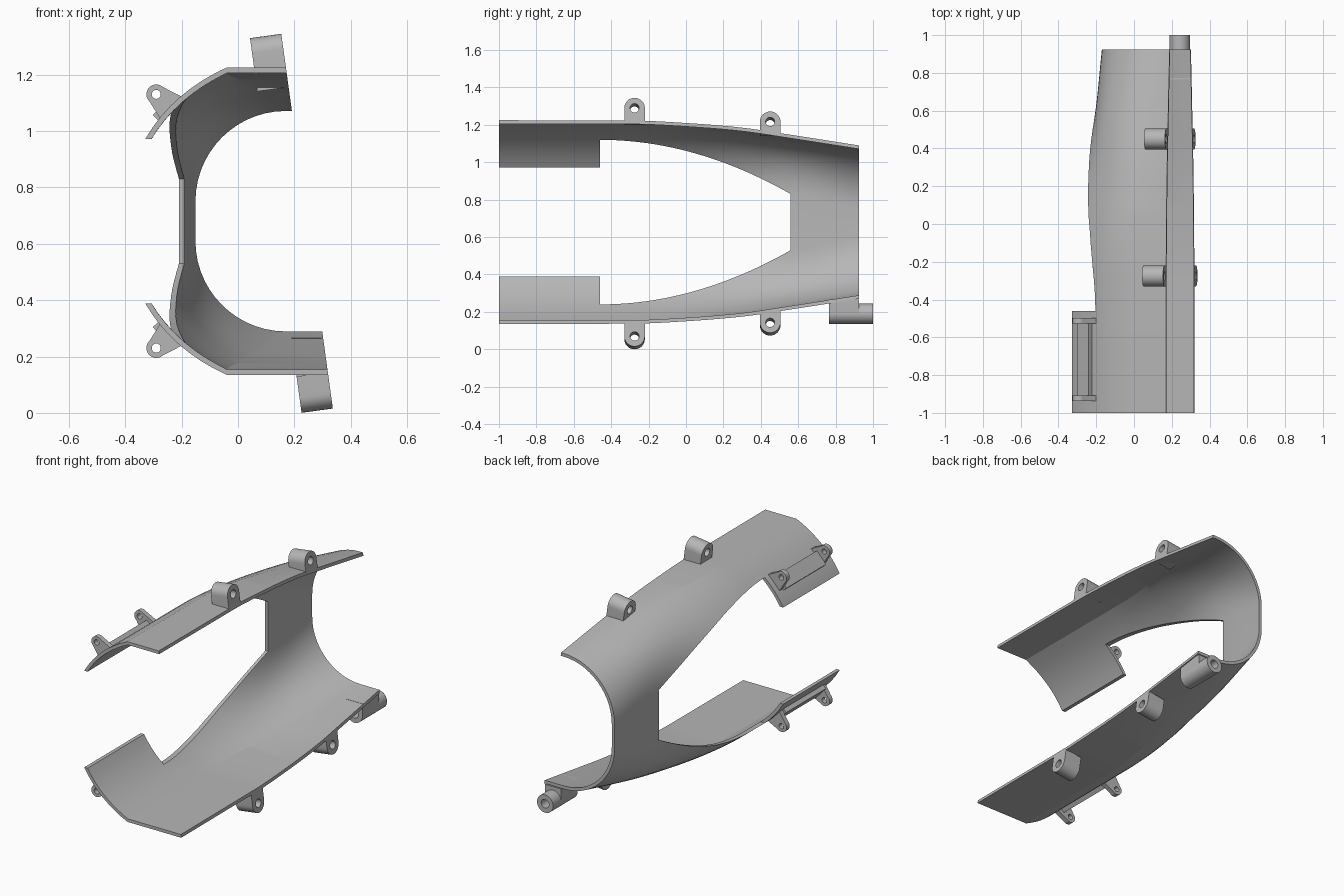
import bpy, bmesh
from math import sin, cos, pi, radians
from mathutils import Vector, Matrix

if "Cube" in bpy.data.objects:
    bpy.data.objects.remove(bpy.data.objects["Cube"])

MID = 0.68      # height of the symmetry plane
WALL = 0.019    # shell thickness
BACK = 0.925

grey = bpy.data.materials.new("plain_grey")
grey.use_nodes = True
grey.diffuse_color = (0.47, 0.47, 0.47, 1)
grey.node_tree.nodes["Principled BSDF"].inputs["Base Color"].default_value = (0.47, 0.47, 0.47, 1)


def make_object(name, bm):
    bmesh.ops.recalc_face_normals(bm, faces=bm.faces)
    mesh = bpy.data.meshes.new(name)
    bm.to_mesh(mesh)
    bm.free()
    mesh.materials.append(grey)
    ob = bpy.data.objects.new(name, mesh)
    bpy.context.collection.objects.link(ob)
    return ob


def activate(ob):
    bpy.ops.object.select_all(action='DESELECT')
    ob.select_set(True)
    bpy.context.view_layer.objects.active = ob


def smooth(ob, angle=20):
    activate(ob)
    bpy.ops.object.shade_smooth_by_angle(angle=radians(angle))


def edge_x(z):
    """Slanted mating plane that ends the open side of the shell."""
    return 0.17 + (1.225 - z) * 0.1376


# Shell stations: y, half height, crease x, side x, flat half, start angle, handle
STATIONS = [
    (-1.0, 0.545, -0.04, -0.40, 0.02, 24, 0.237),
    (-0.3, 0.543, -0.04, -0.40, 0.02, 24, 0.237),
    (0.0, 0.53, -0.02, -0.36, 0.03, 20, 0.23),
    (0.3, 0.505, 0.04, -0.27, 0.10, 12, 0.21),
    (0.56, 0.467, 0.10, -0.21, 0.14, 5, 0.20),
    (BACK, 0.41, 0.17, -0.17, 0.07, 0, 0.188),
]


def station(y):
    """Smoothly interpolated section parameters at y."""
    i = max(k for k in range(len(STATIONS) - 1) if STATIONS[k][0] <= y)
    a, b = STATIONS[i], STATIONS[i + 1]
    p = STATIONS[max(i - 1, 0)]
    n = STATIONS[min(i + 2, len(STATIONS) - 1)]
    d = b[0] - a[0]
    t = (y - a[0]) / d
    out = []
    for k in range(1, len(a)):
        ma = (b[k] - p[k]) / (b[0] - p[0]) * d if i else 0
        mb = (n[k] - a[k]) / (n[0] - a[0]) * d
        if i == 0:
            mb = 0
        elif i == 1:
            ma = 0
        out.append((2*t**3 - 3*t**2 + 1) * a[k] + (t**3 - 2*t**2 + t) * ma
                   + (3*t**2 - 2*t**3) * b[k] + (t**3 - t**2) * mb)
    return out


def section(y):
    """Closed ring of the C-shaped wall at y."""
    h, xc, xm, f, ang, hl = station(y)
    ang = radians(ang)
    p0, p3 = Vector((xc, h)), Vector((xm, f))
    p1 = p0 - Vector((cos(ang), sin(ang))) * hl
    p2 = p3 + Vector((0, min(hl, h - f)))
    half = [Vector((edge_x(MID + h), h))]
    for k in range(15):
        t = k / 14
        half.append((1-t)**3 * p0 + 3*t*(1-t)**2 * p1 + 3*t*t*(1-t) * p2 + t**3 * p3)
    outer = half + [Vector((p.x, -p.y)) for p in reversed(half)]
    outer[-1].x = edge_x(MID - h)
    inner = []
    for k, p in enumerate(outer):
        d = (outer[min(k + 1, len(outer) - 1)] - outer[max(k - 1, 0)]).normalized()
        inner.append(p + Vector((-d.y, d.x)) * WALL)
    for k in (0, -1):
        inner[k].x = edge_x(MID + inner[k].y)
    return [Vector((p.x, y, MID + p.y)) for p in outer + inner[::-1]]


# Shell lofted through the sections
bm = bmesh.new()
ys = [-1.0, -0.65] + [-0.3 + (BACK + 0.3) * k / 28 for k in range(28)] + [BACK]
rings = [[bm.verts.new(p) for p in section(y)] for y in ys]
count = len(rings[0])
for a, b in zip(rings, rings[1:]):
    for k in range(count):
        m = (k + 1) % count
        bm.faces.new((a[k], a[m], b[m], b[k]))
for ring in (rings[0], rings[-1]):
    for k in range(count // 2 - 1):
        bm.faces.new((ring[k], ring[k + 1], ring[-k - 2], ring[-k - 1]))
shell = make_object("curved_shell", bm)

# Side window, narrowing toward the back
top = [(-1.2, 0.292), (-0.46, 0.292)]
top += [(-0.46 + 1.02 * k / 24, 0.44 - 0.29 * (k / 24) ** 2) for k in range(25)]
outline = top + [(y, -z) for y, z in reversed(top)]
bm = bmesh.new()
face = bm.faces.new([bm.verts.new((-0.6, y, MID + z)) for y, z in outline])
ext = bmesh.ops.extrude_face_region(bm, geom=[face])
bmesh.ops.translate(bm, vec=(0.56, 0, 0),
                    verts=[g for g in ext["geom"] if isinstance(g, bmesh.types.BMVert)])
cutter = make_object("window_cutter", bm)
cutter.hide_render = True
mod = shell.modifiers.new("window", 'BOOLEAN')
mod.operation = 'DIFFERENCE'
mod.solver = 'EXACT'
mod.object = cutter
activate(shell)
bpy.ops.object.modifier_apply(modifier=mod.name)
bpy.data.objects.remove(cutter)
smooth(shell)


def lug(name, centre, axis, up, r, hole, depth, base=None):
    """Round-ended lug with a bore; base = (half width, drop), or a plain tube."""
    axis, up = Vector(axis).normalized(), Vector(up).normalized()
    side = up.cross(axis)
    n = 32
    if base:
        pts = [(r * cos(pi * k / 16), r * sin(pi * k / 16)) for k in range(17)]
        pts += [(-base[0], -base[1]), (base[0], -base[1])]
    else:
        pts = [(r * cos(2 * pi * k / n), r * sin(2 * pi * k / n)) for k in range(n)]
    bore = [(hole * cos(2 * pi * k / n), hole * sin(2 * pi * k / n)) for k in range(n)]
    bm = bmesh.new()
    edges = []
    for loop in (pts, bore):
        vs = [bm.verts.new((a, b, 0)) for a, b in loop]
        edges += [bm.edges.new((vs[k - 1], vs[k])) for k in range(len(vs))]
    bmesh.ops.triangle_fill(bm, edges=edges, use_beauty=True)
    ext = bmesh.ops.extrude_face_region(bm, geom=bm.faces[:])
    bmesh.ops.translate(bm, vec=(0, 0, depth),
                        verts=[g for g in ext["geom"] if isinstance(g, bmesh.types.BMVert)])
    frame = Matrix((side, up, axis)).transposed().to_4x4()
    bm.transform(Matrix.Translation(centre) @ frame)
    smooth(make_object(name, bm), 30)


# Screw lugs along both slanted edges
normal = Vector((1, 0, 0.1376)).normalized()
along = Vector((-0.1376, 0, 1)).normalized()
for place, s in (("upper", 1), ("lower", -1)):
    for pos, y, dz, drop in (("front", -0.275, 0.61, 0.075), ("rear", 0.45, 0.537, 0.062)):
        z = MID + s * dz
        lug(f"{place}_{pos}_screw_lug", (edge_x(z), y, z), -normal, along * s,
            0.055, 0.024, 0.112, (0.055, drop))

# Hinge tabs and the low rib between them on each front flap
for place, s in (("upper", 1), ("lower", -1)):
    out = Vector((-0.49, 0, 0.45 * s)).normalized()
    for pos, y in (("front", -0.937), ("rear", -0.527)):
        lug(f"{place}_{pos}_hinge_tab", (-0.29, y, MID + s * 0.45), (0, 1, 0), out,
            0.035, 0.016, 0.03, (0.055, 0.072))
    bm = bmesh.new()
    bmesh.ops.create_cube(bm, size=1)
    frame = Matrix((out.cross(Vector((0, 1, 0))), Vector((0, 1, 0)), out)).transposed().to_4x4()
    bm.transform(Matrix.Translation((-0.259, -0.717, MID + s * 0.397)) @ frame
                 @ Matrix.Diagonal((0.09, 0.38, 0.035, 1)))
    make_object(f"{place}_flap_rib", bm)

# Rear pivot tube under the lower edge, with its support web
lug("rear_pivot_tube", (0.243, 0.765, 0.19), (0, 1, 0), (0, 0, -1), 0.054, 0.026, 0.235)
lug("rear_pivot_web", (0.243, 0.765, 0.19), (0, 1, 0), (0, 0, -1), 0.0535, 0.026, 0.16,
    (0.0535, 0.075))
